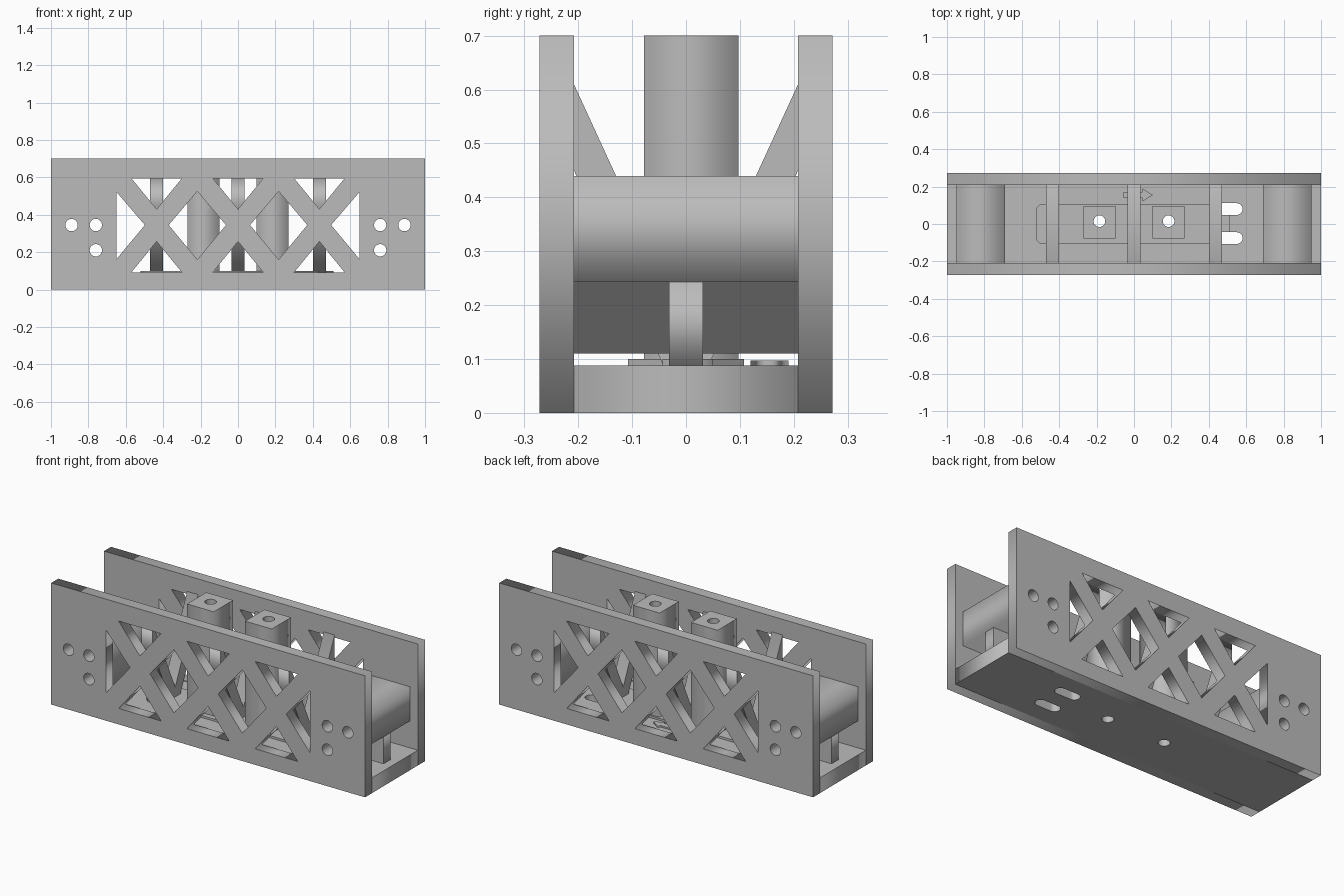
import bpy, math
from mathutils import Matrix

if "Cube" in bpy.data.objects:
    bpy.data.objects.remove(bpy.data.objects["Cube"])

grey = bpy.data.materials.new("mid grey")
grey.diffuse_color = (0.5, 0.5, 0.5, 1)
grey.use_nodes = True
grey.node_tree.nodes["Principled BSDF"].inputs["Base Color"].default_value = grey.diffuse_color

# local (u, v, w) -> world, by extrusion axis
FRAMES = {
    'x': Matrix(((0, 0, 1, 0), (1, 0, 0, 0), (0, 1, 0, 0), (0, 0, 0, 1))),
    'y': Matrix(((1, 0, 0, 0), (0, 0, -1, 0), (0, 1, 0, 0), (0, 0, 0, 1))),
    'z': Matrix.Identity(4),
}


def prism(name, axis, lo, hi, outline, holes=()):
    """Extrude a flat outline with holes along an axis from lo to hi."""
    cu = bpy.data.curves.new(name, 'CURVE')
    cu.dimensions = '2D'
    cu.fill_mode = 'BOTH'
    cu.extrude = (hi - lo) / 2
    for loop in [outline, *holes]:
        sp = cu.splines.new('POLY')
        sp.points.add(len(loop) - 1)
        for p, (u, v) in zip(sp.points, loop):
            p.co = (u, v, 0, 1)
        sp.use_cyclic_u = True
    tmp = bpy.data.objects.new(name + "_curve", cu)
    bpy.context.scene.collection.objects.link(tmp)
    bpy.context.view_layer.update()
    dg = bpy.context.evaluated_depsgraph_get()
    me = bpy.data.meshes.new_from_object(tmp.evaluated_get(dg))
    bpy.data.objects.remove(tmp)
    shift = Matrix.Translation([(lo + hi) / 2 if a == axis else 0 for a in 'xyz'])
    me.transform(shift @ FRAMES[axis])
    me.materials.clear()
    me.materials.append(grey)
    ob = bpy.data.objects.new(name, me)
    bpy.context.scene.collection.objects.link(ob)
    return ob


def rect(u0, u1, v0, v1):
    return [(u0, v0), (u1, v0), (u1, v1), (u0, v1)]


def slot(u0, u1, v, r, n=24):
    """Rounded slot between two centres; a circle when they coincide."""
    pts = []
    for i in range(n + 1):
        a = -math.pi / 2 + math.pi * i / n
        pts.append((u1 + r * math.cos(a), v + r * math.sin(a)))
    for i in range(n + 1):
        a = math.pi / 2 + math.pi * i / n
        pts.append((u0 + r * math.cos(a), v + r * math.sin(a)))
    if u0 == u1:
        pts = [(u0 + r * math.cos(math.tau * i / 32), v + r * math.sin(math.tau * i / 32))
               for i in range(32)]
    return pts


FLOOR, TOP, IN, OUT, MID = 0.088, 0.70, 0.208, 0.272, 0.345
PITCH = 0.435

# truss windows and screw holes in the walls
windows = []
for cx in (-PITCH, 0, PITCH):
    windows.append([(cx - 0.135, 0.595), (cx, 0.43), (cx + 0.135, 0.595)])
    windows.append([(cx - 0.135, 0.092), (cx + 0.135, 0.092), (cx, 0.257)])
for cx in (-PITCH / 2, PITCH / 2):
    windows.append([(cx - 0.153, MID), (cx, 0.16), (cx + 0.153, MID), (cx, 0.525)])
for s in (-1, 1):
    windows.append([(s * 0.65, 0.162), (s * 0.65, 0.522), (s * 0.498, MID)])


def screw_holes(s):
    return [slot(s * x, s * x, z, 0.033) for x, z in ((0.76, MID), (0.89, MID), (0.76, 0.21))]


# side walls
for name, s in (("front_wall", -1), ("back_wall", 1)):
    lo, hi = sorted((s * IN, s * OUT))
    prism(name, 'y', lo, hi, rect(-1, 1, 0, TOP),
          windows + screw_holes(-1) + screw_holes(1))

# floor with post holes and two strap slots
post_holes = [slot(s * 0.185, s * 0.185, 0.015, 0.031) for s in (-1, 1)]
strap_slots = [slot(0.46, 0.55, y, 0.031) for y in (0.08, -0.075)]
prism("floor", 'z', 0, FLOOR, rect(-1, 1, -IN, IN), post_holes + strap_slots)

# raised pad, notched around the strap slots
prism("floor_pad", 'z', FLOOR, 0.10,
      [(-0.50, -0.108), (0.43, -0.108), (0.43, -0.044), (0.51, -0.044), (0.51, 0.049),
       (0.43, 0.049), (0.43, 0.108), (-0.50, 0.108), (-0.52, 0.088), (-0.52, -0.088)],
      post_holes)

# raised direction arrow
prism("floor_arrow", 'z', FLOOR, 0.097,
      [(-0.055, 0.138), (0.045, 0.138), (0.045, 0.12), (0.10, 0.155),
       (0.045, 0.19), (0.045, 0.172), (-0.055, 0.172)])

# square posts with through holes
for name, s, hole in (("left_post", -1, post_holes[0]), ("right_post", 1, post_holes[1])):
    x0, x1 = sorted((s * 0.10, s * 0.27))
    prism(name, 'z', 0.10, TOP, rect(x0, x1, -0.078, 0.097), [hole])

# slanted braces meeting at the middle of the floor
brace = [(0, 0.157), (-IN, 0.61), (-IN, 0.45), (-0.042, FLOOR),
         (0.042, FLOOR), (IN, 0.45), (IN, 0.61)]
for name, cx in (("left_brace", -PITCH), ("middle_brace", 0), ("right_brace", PITCH)):
    prism(name, 'x', cx - 0.035, cx + 0.035, brace)

# stepped end blocks, each with a central stem
for side, s in (("left", -1), ("right", 1)):
    step = [(s * x, z) for x, z in ((0.69, 0.11), (0.825, 0.11), (0.825, 0.243),
                                    (0.95, 0.243), (0.95, 0.44), (0.69, 0.44))]
    prism(side + "_end_block", 'y', -IN, IN, step, screw_holes(s))
    x0, x1 = sorted((s * 0.825, s * 0.95))
    prism(side + "_end_stem", 'y', -0.032, 0.032, rect(x0, x1, FLOOR, 0.243))
